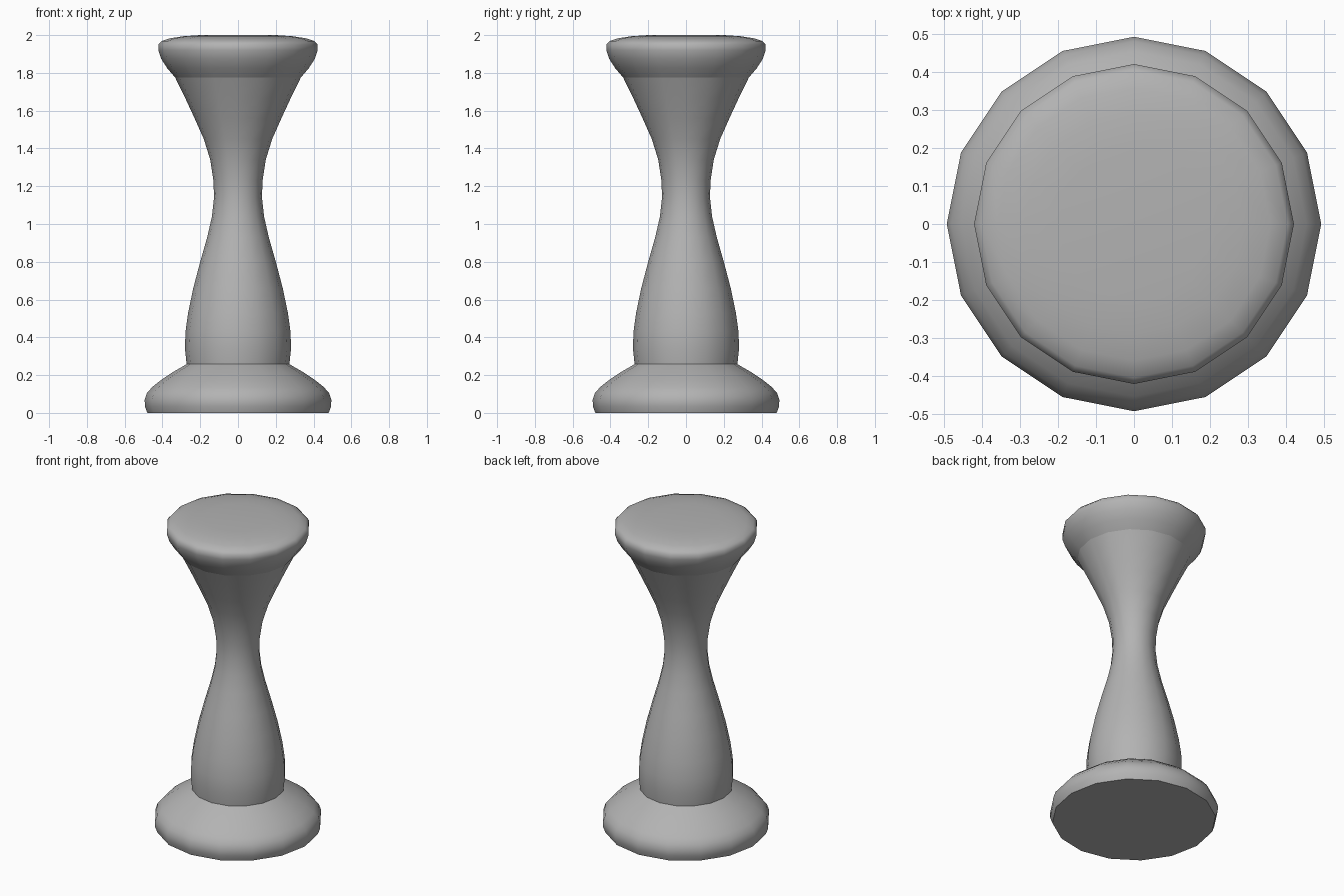
import bpy, bmesh, math

if "Cube" in bpy.data.objects:
    bpy.data.objects.remove(bpy.data.objects["Cube"])

SIDES = 16

# Dark grey finish shared by all parts
grey = bpy.data.materials.new("dark_grey")
grey.diffuse_color = (0.45, 0.45, 0.45, 1)
grey.use_nodes = True
grey.node_tree.nodes["Principled BSDF"].inputs["Base Color"].default_value = grey.diffuse_color


def lathe(name, profile, cap_bottom=False, cap_top=False):
    """Revolve a (radius, height) profile, listed bottom to top, around z."""
    bm = bmesh.new()
    rings = []
    for r, z in profile:
        rings.append([bm.verts.new((r * math.cos(math.tau * i / SIDES),
                                    r * math.sin(math.tau * i / SIDES), z))
                      for i in range(SIDES)])
    for low, high in zip(rings, rings[1:]):
        for i in range(SIDES):
            j = (i + 1) % SIDES
            bm.faces.new((low[i], low[j], high[j], high[i]))
    if cap_bottom:
        bm.faces.new(rings[0][::-1])
    if cap_top:
        bm.faces.new(rings[-1])
    mesh = bpy.data.meshes.new(name)
    bm.to_mesh(mesh)
    bm.free()
    mesh.materials.append(grey)
    obj = bpy.data.objects.new(name, mesh)
    bpy.context.collection.objects.link(obj)
    bpy.ops.object.select_all(action='DESELECT')
    obj.select_set(True)
    bpy.context.view_layer.objects.active = obj
    bpy.ops.object.shade_smooth_by_angle(angle=math.radians(50))
    return obj


# Flared foot
lathe("base", [(0.48, 0), (0.493, 0.035), (0.494, 0.07), (0.482, 0.105),
               (0.455, 0.136), (0.41, 0.172), (0.35, 0.213), (0.272, 0.258)],
      cap_bottom=True)

# Waisted stem
lathe("stem", [(0.272, 0.258), (0.281, 0.34), (0.278, 0.43), (0.264, 0.53),
               (0.237, 0.66), (0.2, 0.80), (0.163, 0.93), (0.138, 1.04),
               (0.127, 1.14), (0.13, 1.23), (0.147, 1.34), (0.181, 1.45),
               (0.23, 1.56), (0.281, 1.67), (0.333, 1.776)])

# Rounded head with a gently domed top
lathe("head", [(0.333, 1.776), (0.375, 1.825), (0.407, 1.875), (0.422, 1.92),
               (0.422, 1.95), (0.405, 1.968), (0.36, 1.983), (0.29, 1.994),
               (0.2, 2.0)], cap_top=True)
